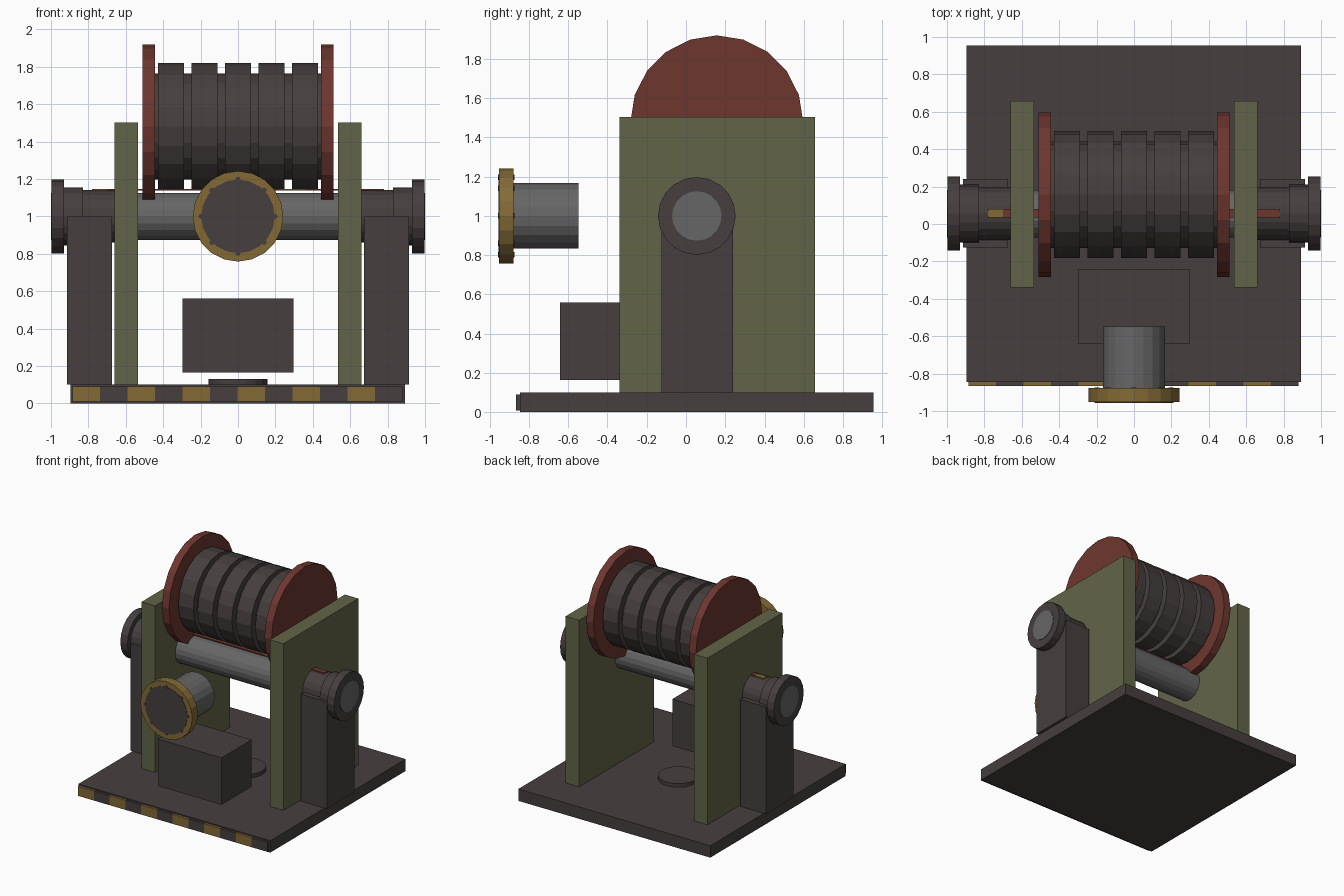
import bpy, bmesh, math
from mathutils import Matrix, Vector

cube = bpy.data.objects.get("Cube")
if cube:
    bpy.data.objects.remove(cube, do_unlink=True)


def material(name, rgb):
    lin = [((c / 255 + 0.055) / 1.055) ** 2.4 for c in rgb] + [1.0]
    m = bpy.data.materials.new(name)
    m.use_nodes = True
    m.diffuse_color = lin
    bsdf = next(n for n in m.node_tree.nodes if n.type == 'BSDF_PRINCIPLED')
    bsdf.inputs["Base Color"].default_value = lin
    return m


DARK = material("dark iron", (70, 62, 62))
GREEN = material("olive paint", (98, 100, 72))
RED = material("rust red paint", (110, 54, 47))
GOLD = material("ochre paint", (132, 106, 54))
STEEL = material("grey steel", (102, 102, 102))


def finish(bm, name, mat):
    mesh = bpy.data.meshes.new(name)
    bm.to_mesh(mesh)
    bm.free()
    mesh.materials.append(mat)
    ob = bpy.data.objects.new(name, mesh)
    bpy.context.collection.objects.link(ob)
    return ob


def box(name, mat, x, y, z):
    bm = bmesh.new()
    bmesh.ops.create_cube(bm, size=1)
    lo, hi = Vector((x[0], y[0], z[0])), Vector((x[1], y[1], z[1]))
    bmesh.ops.scale(bm, vec=hi - lo, verts=bm.verts)
    bmesh.ops.translate(bm, vec=(lo + hi) / 2, verts=bm.verts)
    return finish(bm, name, mat)


def cylinder(name, mat, axis, span, centre, r, sides=20):
    """Cylinder along an axis; centre holds the other two coordinates."""
    bm = bmesh.new()
    a, b = min(span), max(span)
    bmesh.ops.create_cone(bm, cap_ends=True, segments=sides, radius1=r,
                          radius2=r, depth=b - a)
    if axis == 'X':
        bmesh.ops.rotate(bm, matrix=Matrix.Rotation(math.pi / 2, 3, 'Y'), verts=bm.verts)
    elif axis == 'Y':
        bmesh.ops.rotate(bm, matrix=Matrix.Rotation(math.pi / 2, 3, 'X'), verts=bm.verts)
    pos = list(centre)
    pos.insert('XYZ'.index(axis), (a + b) / 2)
    bmesh.ops.translate(bm, vec=pos, verts=bm.verts)
    return finish(bm, name, mat)


SHAFT = (0.055, 1.0)
DRUM = (0.157, 1.48)

# Base with a hazard strip along the front edge
box("base_plate", DARK, (-0.895, 0.893), (-0.845, 0.955), (0, 0.1))
for i in range(12):
    x = -0.885 + 0.147 * i
    box("hazard_block", DARK if i % 2 else GOLD, (x, x + 0.147),
        (-0.865, -0.845), (0.01, 0.09))
cylinder("floor_cap", DARK, 'Z', (0.1, 0.13), (0, 0.1), 0.157)

# Motor box
box("motor_box", DARK, (-0.298, 0.296), (-0.642, -0.24), (0.165, 0.56))

# Side frames, pedestals and bearings
for s, side in ((1, "left"), (-1, "right")):
    def span(a, b):
        return sorted((s * a, s * b))
    box(side + "_side_plate", GREEN, span(0.535, 0.66), (-0.34, 0.658), (0.1, 1.503))
    box(side + "_pedestal", DARK, span(0.675, 0.915), (-0.125, 0.24), (0.1, 1.0))
    cylinder(side + "_bearing_sleeve", DARK, 'X', span(0.655, 0.84), SHAFT, 0.14)
    cylinder(side + "_bearing_collar", DARK, 'X', span(0.83, 0.935), SHAFT, 0.155)
    cylinder(side + "_end_disc", DARK, 'X', span(0.93, 0.996), SHAFT, 0.198)
    cylinder(side + "_drum_flange", RED, 'X', span(0.445, 0.51), DRUM, 0.44)

# Main shaft with a painted marker strip
cylinder("main_shaft", STEEL, 'X', (-1, 1), SHAFT, 0.126)
marks = [(-0.78, -0.7, GOLD), (-0.7, 0.22, RED), (0.22, 0.36, GOLD), (0.36, 0.78, RED)]
for a, b, mat in marks:
    box("marker_strip", mat, (a, b), (0.036, 0.08), (1.137, 1.146))

# Winding drum with raised bands
cylinder("drum_core", DARK, 'X', (-0.45, 0.45), DRUM, 0.284)
for i in range(-2, 3):
    c = i * 0.179
    cylinder("drum_band", DARK, 'X', (c - 0.07, c + 0.07), DRUM, 0.34)

# Front coupling with a bolted ring
cylinder("coupling_barrel", STEEL, 'Y', (-0.89, -0.547), (0, 1.0), 0.167)
cylinder("coupling_ring", GOLD, 'Y', (-0.953, -0.878), (0, 1.0), 0.242)
cylinder("coupling_face", DARK, 'Y', (-0.956, -0.95), (0, 1.0), 0.197)
for i in range(8):
    a = i * math.pi / 4
    cylinder("ring_bolt", DARK, 'Y', (-0.957, -0.874),
             (0.198 * math.cos(a), 1 + 0.198 * math.sin(a)), 0.014, 8)
